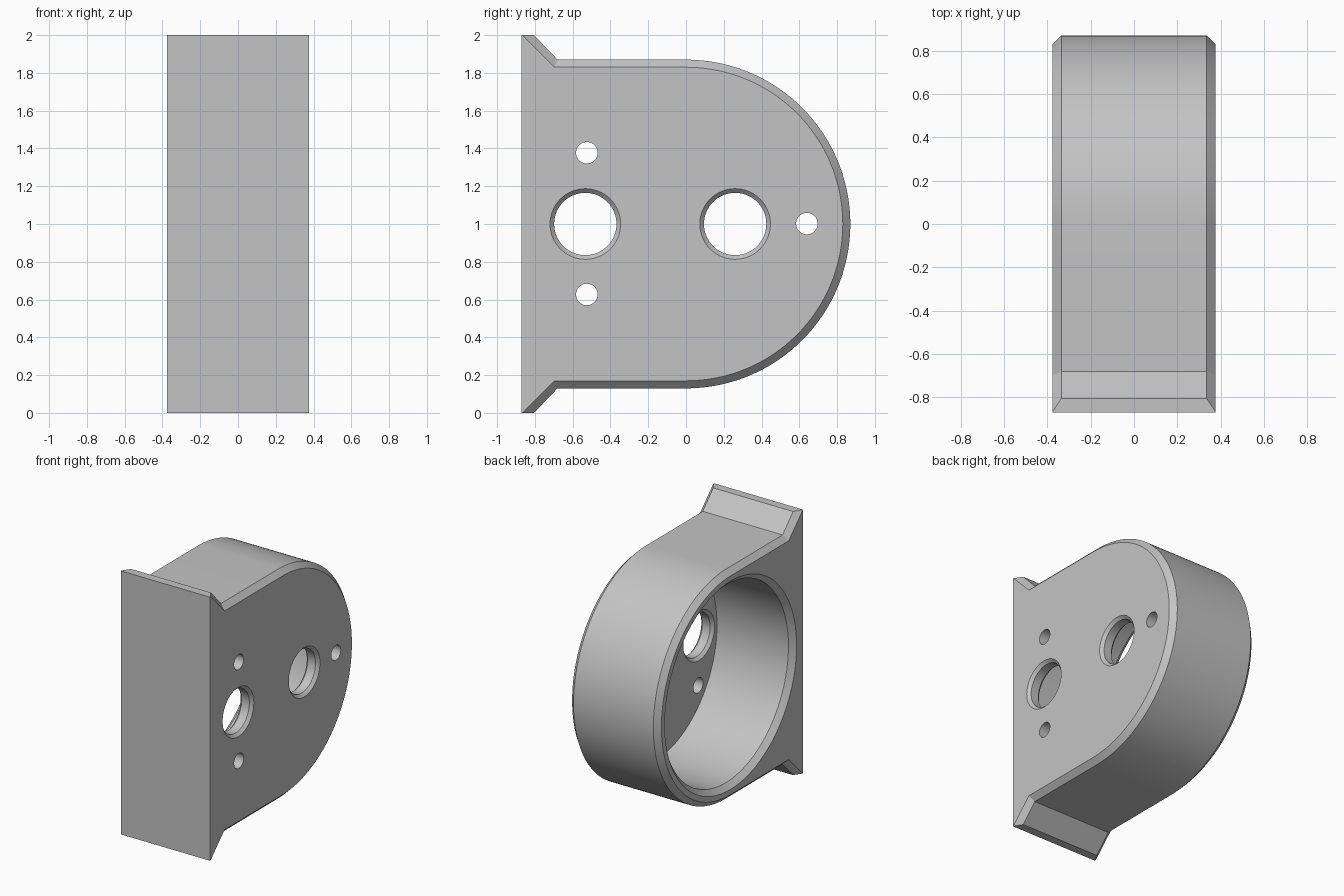
import bpy, bmesh, math

cube = bpy.data.objects.get("Cube")
if cube:
    bpy.data.objects.remove(cube)

HALF = 0.375      # half width along x
CH = 0.04         # edge chamfer
FLOOR = 0.265     # inner face of the drilled wall

metal = bpy.data.materials.new("light grey")
metal.use_nodes = True
colour = (0.55, 0.55, 0.55, 1)
metal.diffuse_color = colour
metal.node_tree.nodes["Principled BSDF"].inputs["Base Color"].default_value = colour


def loft(name, rings):
    """Skin equal-length closed rings and cap both ends."""
    bm = bmesh.new()
    rows = [[bm.verts.new(p) for p in ring] for ring in rings]
    n = len(rows[0])
    for a, b in zip(rows, rows[1:]):
        for i in range(n):
            j = (i + 1) % n
            bm.faces.new((a[i], a[j], b[j], b[i]))
    bm.faces.new(rows[0])
    bm.faces.new(rows[-1])
    bmesh.ops.recalc_face_normals(bm, faces=bm.faces)
    mesh = bpy.data.meshes.new(name)
    bm.to_mesh(mesh)
    bm.free()
    mesh.materials.append(metal)
    obj = bpy.data.objects.new(name, mesh)
    bpy.context.collection.objects.link(obj)
    return obj


def outline(x, flange, radius, steps=96):
    """D-shaped side profile with flared feet, at one x position."""
    top = flange + [(radius * math.sin(math.pi * i / steps),
                     1 + radius * math.cos(math.pi * i / steps))
                    for i in range(steps // 2 + 1)]
    bottom = [(y, 2 - z) for y, z in reversed(top[:-1])]
    return [(x, y, z) for y, z in top + bottom]


def turned(name, profile, y, z, steps):
    """Solid of revolution about an axis parallel to x."""
    angles = [2 * math.pi * i / steps for i in range(steps)]
    return loft(name, [[(x, y + r * math.cos(a), z + r * math.sin(a)) for a in angles]
                       for x, r in profile])


# Body with chamfered sides
full = [(-0.87, 2), (-0.805, 2), (-0.68, 1.87)]
inset = [(-0.87, 2), (-0.865, 2), (-0.696, 1.83)]
body = loft("motor_housing", [
    outline(-HALF, inset, 0.87 - CH),
    outline(-HALF + CH, full, 0.87),
    outline(HALF - CH, full, 0.87),
    outline(HALF, inset, 0.87 - CH)])

# Large bore with a chamfered mouth
E = 0.015
cutters = [turned("bore_cutter", [(-HALF - E, 0.79 + E), (-HALF + CH, 0.75), (FLOOR, 0.75)],
                  0, 1, 128)]

# Two large holes, countersunk on both faces of the wall
R, C = 0.165, 0.022
for y in (-0.533, 0.26):
    cutters.append(turned("port_cutter", [(FLOOR - E, R + C + E), (FLOOR + C, R),
                                          (HALF - C, R), (HALF + E, R + C + E)], y, 1, 64))

# Three small screw holes
for y, z in ((-0.525, 1.377), (-0.525, 0.627), (0.64, 1.002)):
    cutters.append(turned("screw_cutter", [(FLOOR - E, 0.057), (HALF + E, 0.057)], y, z, 40))

bpy.ops.object.select_all(action="DESELECT")
body.select_set(True)
bpy.context.view_layer.objects.active = body
for cutter in cutters:
    cutter.hide_render = True
    mod = body.modifiers.new("cut", "BOOLEAN")
    mod.operation, mod.solver, mod.object = "DIFFERENCE", "EXACT", cutter
    bpy.ops.object.modifier_apply(modifier=mod.name)
    bpy.data.objects.remove(cutter)

bpy.ops.object.shade_smooth_by_angle(angle=math.radians(25))
